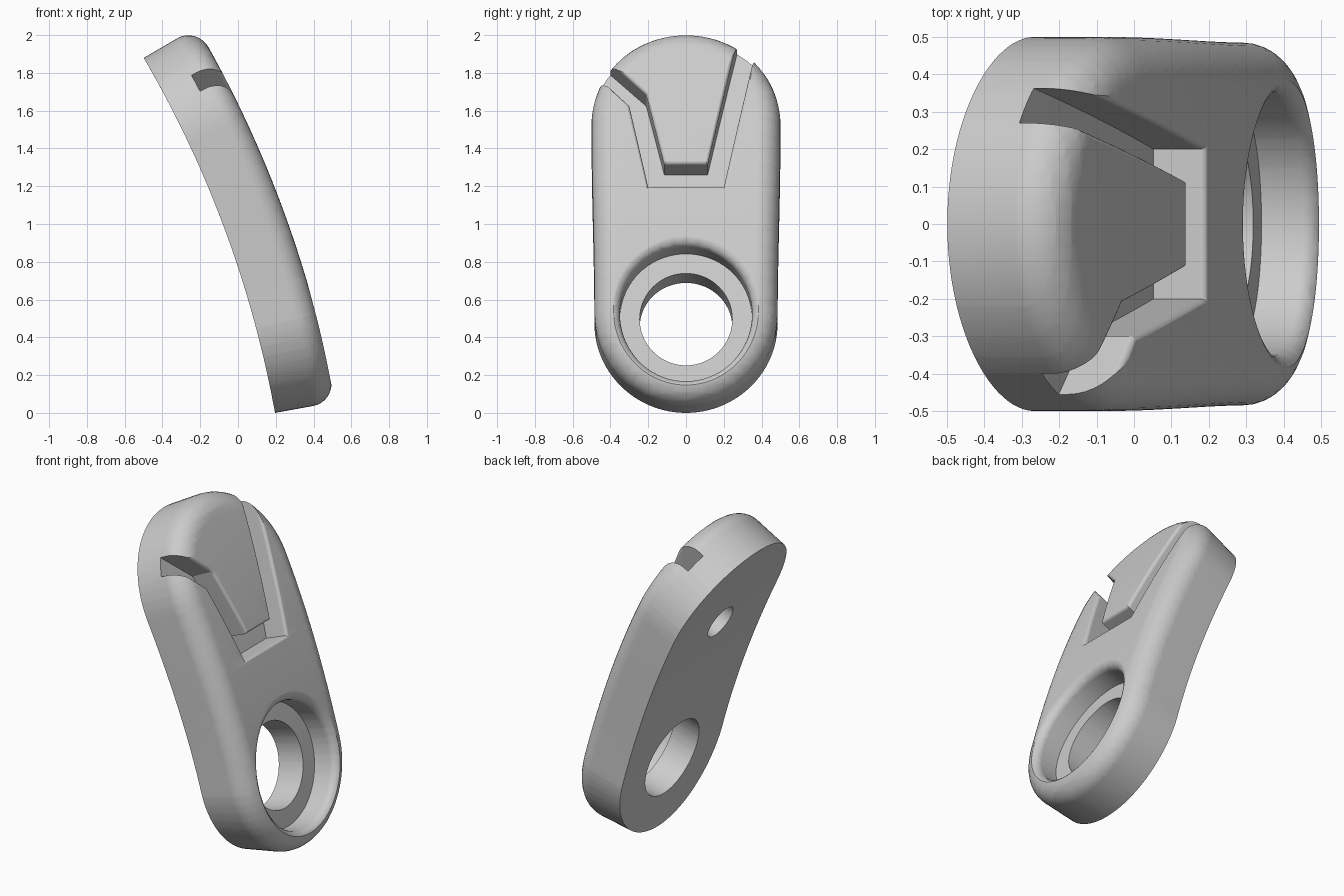
import bpy, bmesh, math
from mathutils import Vector

if "Cube" in bpy.data.objects:
    bpy.data.objects.remove(bpy.data.objects["Cube"], do_unlink=True)

RADIUS = 5.77                   # radius of the concave back face
START = math.radians(10.3)      # arc angle at the lower end
LENGTH = 2.014                  # arc length of the back face
THICK = 0.326
CX, CZ = 0.196 - RADIUS * math.cos(START), -RADIUS * math.sin(START)


def loft(name, rings):
    """Closed solid through rings of points; x is depth, z is length."""
    bm = bmesh.new()
    loops = [[bm.verts.new(p) for p in ring] for ring in rings]
    n = len(loops[0])
    for a, b in zip(loops, loops[1:]):
        for i in range(n):
            j = (i + 1) % n
            bm.faces.new((a[i], a[j], b[j], b[i]))
    bm.faces.new(loops[0])
    bm.faces.new(loops[-1])
    bmesh.ops.recalc_face_normals(bm, faces=bm.faces)
    mesh = bpy.data.meshes.new(name)
    bm.to_mesh(mesh)
    bm.free()
    obj = bpy.data.objects.new(name, mesh)
    bpy.context.collection.objects.link(obj)
    return obj


def circle(r, t, s, n=72):
    return [(t, r * math.cos(math.tau * i / n), s + r * math.sin(math.tau * i / n))
            for i in range(n)]


def offset(poly, d):
    """Mitred outward offset of a counterclockwise polygon."""
    out = []
    for i, p in enumerate(poly):
        a, b, c = Vector(poly[i - 1]), Vector(p), Vector(poly[(i + 1) % len(poly)])
        e, f = (b - a).normalized(), (c - b).normalized()
        n1, n2 = Vector((e.y, -e.x)), Vector((f.y, -f.x))
        out.append(b + (n1 + n2) * (d / (1 + n1.dot(n2))))
    return out


def flare(r, steps=5):
    """Pairs of outward growth and depth for a rounded rim."""
    for i in range(steps + 1):
        a = math.pi / 2 * i / steps
        yield r * (1 - math.cos(a)), THICK - r + r * math.sin(a) + 0.001


# Flat outline: round ends joined by gently waisted sides
LOW, HIGH = 0.485, 0.5
right = []
for i in range(25):
    a = math.pi / 2 * i / 24
    right.append((LOW * math.sin(a), LOW - LOW * math.cos(a)))
for i in range(1, 12):
    k = i / 12
    ease = k * k * (3 - 2 * k)
    right.append((LOW + (HIGH - LOW) * ease, LOW + (LENGTH - HIGH - LOW) * k))
for i in range(25):
    a = math.pi / 2 * i / 24
    right.append((HIGH * math.cos(a), LENGTH - HIGH + HIGH * math.sin(a)))
outline = right + [(-y, s) for y, s in reversed(right[1:-1])]

# Plate body with a rounded outer edge
body = loft("curved_plate", [[(t, y, s) for y, s in outline] for t in (0, THICK)])
bm = bmesh.new()
bm.from_mesh(body.data)
rim = [e for e in bm.edges if all(v.co.x > THICK - 0.001 for v in e.verts)]
bmesh.ops.bevel(bm, geom=rim, offset=0.12, offset_type='OFFSET', segments=8,
                profile=0.5, affect='EDGES')
bm.to_mesh(body.data)
bm.free()

# Stepped through hole with a rounded rim
HOLE = 0.464
steps = [(0.245, -0.1), (0.245, 0.17), (0.35, 0.17)]
steps += [(0.35 + g, t) for g, t in flare(0.05)] + [(0.40, 0.45)]
cutters = [loft("hole_cutter", [circle(r, t, HOLE) for r, t in steps])]

# Blind hole in the back
cutters.append(loft("back_hole_cutter", [circle(0.105, t, 1.44, 48) for t in (-0.1, 0.15)]))

# Forked groove around the raised panel
groove = [(0.352, 2.3), (0.115, 1.246), (-0.115, 1.246), (-0.21, 1.633), (-0.75, 2.145),
          (-0.8, 2.054), (-0.3, 1.57), (-0.2, 1.125), (0.2, 1.125), (0.461, 2.3)]
layers = [(0, THICK - 0.15)] + list(flare(0.02)) + [(0.02, 0.45)]
cutters.append(loft("groove_cutter",
                    [[(t, p.x, p.y) for p in offset(groove, g)] for g, t in layers]))

bpy.context.view_layer.objects.active = body
for cutter in cutters:
    cutter.hide_render = True
    mod = body.modifiers.new("cut", 'BOOLEAN')
    mod.operation, mod.solver, mod.object = 'DIFFERENCE', 'EXACT', cutter
    bpy.ops.object.modifier_apply(modifier=mod.name)
    bpy.data.objects.remove(cutter, do_unlink=True)

# Slice across the length, then bend onto the arc
bm = bmesh.new()
bm.from_mesh(body.data)
bmesh.ops.remove_doubles(bm, verts=bm.verts, dist=0.0002)
bmesh.ops.triangulate(bm, faces=bm.faces)
for i in range(1, 40):
    bmesh.ops.bisect_plane(bm, geom=bm.verts[:] + bm.edges[:] + bm.faces[:], dist=0.0001,
                           plane_co=(0, 0, LENGTH * i / 40), plane_no=(0, 0, 1))
for v in bm.verts:
    a = START + v.co.z / RADIUS
    r = RADIUS + v.co.x
    v.co.x, v.co.z = CX + r * math.cos(a), CZ + r * math.sin(a)
bm.to_mesh(body.data)
bm.free()

# Plain grey finish
grey = bpy.data.materials.new("light_grey")
grey.use_nodes = True
grey.diffuse_color = (0.6, 0.6, 0.6, 1)
grey.node_tree.nodes["Principled BSDF"].inputs["Base Color"].default_value = (0.6, 0.6, 0.6, 1)
body.data.materials.clear()
body.data.materials.append(grey)

bpy.ops.object.select_all(action='DESELECT')
body.select_set(True)
bpy.ops.object.shade_smooth_by_angle(angle=math.radians(30))
normals = body.modifiers.new("even_normals", 'WEIGHTED_NORMAL')
normals.keep_sharp = True
